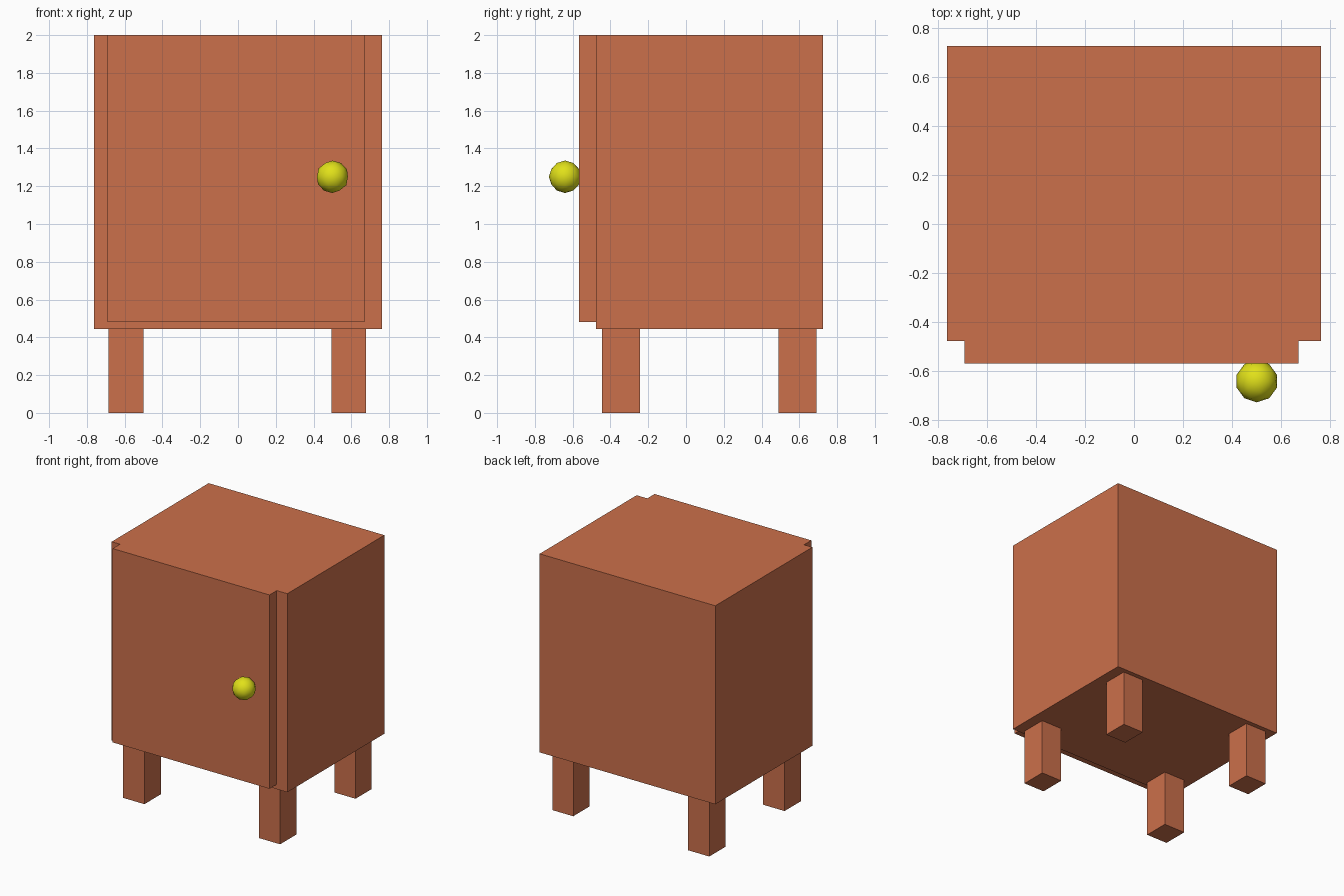
import bpy

if "Cube" in bpy.data.objects:
    bpy.data.objects.remove(bpy.data.objects["Cube"])


def material(name, color):
    mat = bpy.data.materials.new(name)
    mat.diffuse_color = color
    mat.use_nodes = True
    mat.node_tree.nodes["Principled BSDF"].inputs["Base Color"].default_value = mat.diffuse_color
    return mat


wood = material("wood", (0.60, 0.16, 0.07, 1))
brass = material("brass", (0.75, 0.75, 0.01, 1))


def box(name, x, y, z):
    """Box spanning the given (min, max) ranges."""
    spans = (x, y, z)
    bpy.ops.mesh.primitive_cube_add(size=1)
    obj = bpy.context.object
    obj.name = name
    obj.location = [(a + b) / 2 for a, b in spans]
    obj.scale = [b - a for a, b in spans]
    bpy.ops.object.transform_apply(location=False, rotation=False, scale=True)
    obj.data.materials.append(wood)
    return obj


# Cabinet body and the raised door on its front
box("cabinet_body", (-0.762, 0.762), (-0.477, 0.725), (0.443, 2.0))
box("door", (-0.69, 0.67), (-0.567, -0.477), (0.48, 2.0))

# Four square legs
for depth, y in (("front", (-0.445, -0.243)), ("back", (0.49, 0.69))):
    for side, x in (("left", (-0.685, -0.50)), ("right", (0.495, 0.677))):
        box(f"{depth}_{side}_leg", x, y, (0.0, 0.443))

# Round door knob
bpy.ops.mesh.primitive_ico_sphere_add(subdivisions=2, radius=0.086,
                                      location=(0.50, -0.64, 1.25))
knob = bpy.context.object
knob.name = "door_knob"
knob.data.materials.append(brass)
bpy.ops.object.shade_smooth()
